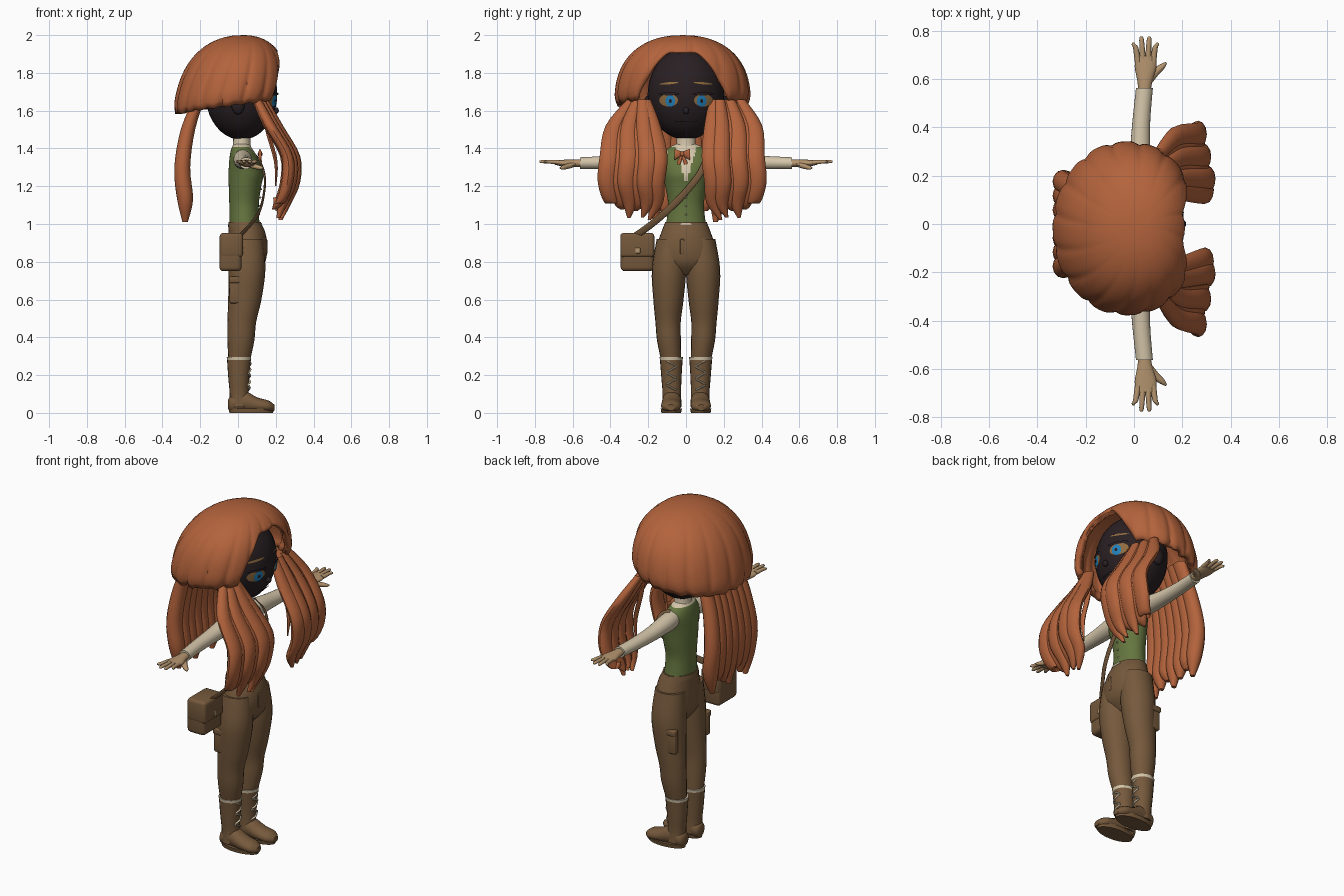
import bpy, bmesh, math
from mathutils import Vector

if "Cube" in bpy.data.objects:
    bpy.data.objects.remove(bpy.data.objects["Cube"])

X, Y, Z = Vector((1, 0, 0)), Vector((0, 1, 0)), Vector((0, 0, 1))


def material(name, r, g, b):
    m = bpy.data.materials.new(name)
    m.use_nodes = True
    m.diffuse_color = (r, g, b, 1)
    bsdf = m.node_tree.nodes["Principled BSDF"]
    bsdf.inputs["Base Color"].default_value = (r, g, b, 1)
    bsdf.inputs["Roughness"].default_value = 0.8
    return m


HAIR = material("copper hair", .45, .125, .045)
FACE = material("dark face", .022, .014, .016)
GREEN = material("vest green", .13, .18, .05)
BROWN = material("leather brown", .18, .1, .045)
CREAM = material("shirt cream", .66, .56, .4)
SKIN = material("hand skin", .46, .3, .16)
BLUE = material("iris blue", .015, .22, .5)
AMBER = material("eye amber", .28, .15, .05)


def finish(name, bm, *mats, rule=None):
    """Turn a bmesh into a smooth object, colouring faces by a rule."""
    bmesh.ops.recalc_face_normals(bm, faces=bm.faces)
    for f in bm.faces:
        f.smooth = True
        if rule and rule(f.calc_center_median()):
            f.material_index = 1
    me = bpy.data.meshes.new(name)
    bm.to_mesh(me)
    bm.free()
    for m in mats:
        me.materials.append(m)
    ob = bpy.data.objects.new(name, me)
    bpy.context.collection.objects.link(ob)
    bpy.ops.object.select_all(action="DESELECT")
    ob.select_set(True)
    bpy.context.view_layer.objects.active = ob
    bpy.ops.object.shade_smooth_by_angle(angle=math.radians(45))
    return ob


def spline(a, b, c, d, t):
    return .5 * (2 * b + (c - a) * t + (2 * a - 5 * b + 4 * c - d) * t * t + (3 * b - a - 3 * c + d) * t ** 3)


def loft(name, rows, u, v, *mats, segs=20, sub=4, rule=None, side=1):
    """Skin ellipses (x, y, z, radius along u, radius along v); side mirrors y."""
    full = []
    for i in range(len(rows) - 1):
        a, b, c, d = (rows[max(0, min(len(rows) - 1, i + k))] for k in (-1, 0, 1, 2))
        full += [[spline(*q, k / sub) for q in zip(a, b, c, d)] for k in range(sub)]
    full.append(rows[-1])
    bm = bmesh.new()
    rings = []
    for x, y, z, ru, rv in full:
        ring = []
        for k in range(segs):
            a = math.tau * k / segs
            p = Vector((x, y, z)) + u * (max(ru, .001) * math.cos(a)) + v * (max(rv, .001) * math.sin(a))
            p.y *= side
            ring.append(bm.verts.new(p))
        rings.append(ring)
    for r, s in zip(rings, rings[1:]):
        for k in range(segs):
            j = (k + 1) % segs
            bm.faces.new((r[k], r[j], s[j], s[k]))
    bm.faces.new(rings[0])
    bm.faces.new(rings[-1])
    return finish(name, bm, *mats, rule=rule)


def ball(name, c, r, mat):
    bm = bmesh.new()
    bmesh.ops.create_uvsphere(bm, u_segments=32, v_segments=20, radius=1)
    for p in bm.verts:
        p.co = Vector(c) + Vector([p.co[i] * r[i] for i in range(3)])
    return finish(name, bm, mat)


def box(name, c, size, mat, bevel):
    bm = bmesh.new()
    bmesh.ops.create_cube(bm, size=1)
    for p in bm.verts:
        p.co = Vector(c) + Vector([p.co[i] * size[i] for i in range(3)])
    bmesh.ops.bevel(bm, geom=bm.edges[:], offset=bevel, segments=3, profile=.5, affect="EDGES")
    return finish(name, bm, mat)


# Head
HC, HR = Vector((.018, 0, 1.688)), Vector((.19, .203, .242))
ball("head", HC, HR, FACE)
ball("nose", (.2, 0, 1.6), (.016, .016, .018), FACE)
loft("neck", [(.02, 0, 1.36, .06, .065), (.02, 0, 1.42, .047, .052), (.02, 0, 1.5, .045, .048)], X, Y, CREAM)


def face_patch(name, y, z, ry, rz, mat, lift, tilt=0):
    """Thin oval plate that follows the front of the head."""
    bm = bmesh.new()
    rings = []
    for k in range(5):
        ring = []
        for i in range(20):
            a = math.tau * i / 20
            dy, dz = ry * k / 4 * math.cos(a), rz * k / 4 * math.sin(a)
            py, pz = y + dy, z + dz + tilt * dy
            q = 1 - (py / HR.y) ** 2 - ((pz - HC.z) / HR.z) ** 2
            ring.append(bm.verts.new((HC.x + HR.x * math.sqrt(max(q, 0)) + lift, py, pz)))
        rings.append(ring)
    for r, s in zip(rings, rings[1:]):
        for i in range(20):
            bm.faces.new((r[i - 1], r[i], s[i], s[i - 1]))
    bmesh.ops.remove_doubles(bm, verts=bm.verts, dist=1e-5)
    return finish(name, bm, mat)


for s, n in ((1, "left"), (-1, "right")):
    face_patch(n + "_eye", s * .092, 1.655, .05, .033, AMBER, .004)
    face_patch(n + "_iris", s * .083, 1.651, .026, .03, BLUE, .006)
    face_patch(n + "_pupil", s * .083, 1.651, .008, .01, FACE, .008)
    face_patch(n + "_brow", s * .09, 1.745, .05, .006, AMBER, .004, -s * .1)
    face_patch(n + "_lash", s * .09, 1.689, .056, .008, FACE, .009)
    ball(n + "_ear", (0, s * .2, 1.63), (.035, .025, .05), FACE)
face_patch("mouth", 0, 1.545, .06, .005, FACE, .008)


# Hair cap: a forward-leaning bell with grooves, open over the face
def rim_height(a):
    d = abs(math.degrees(a))
    if d < 45:
        t = min(max((d - 15) / 27, 0), 1)
        return 1.905 - .25 * t ** 1.6
    return 1.655 - .07 * min((d - 45) / 110, 1) + .004 * math.sin(24 * a)


bm = bmesh.new()
COLS, LEVELS = 180, 20
grid = []
for c in range(COLS):
    a = -math.pi + math.tau * c / COLS
    low, col = rim_height(a), []
    ca, sa = math.cos(a), math.sin(a)
    power = 2.15 + .15 * ca
    flat = (abs(ca) ** power + abs(sa) ** power) ** (-1 / power)
    for k in range(LEVELS + 1):
        t = k / LEVELS
        z = 2 - (2 - low) * t ** 1.6
        h = max(0, (z - 1.62) / .38)
        r = max(0, 1 - h ** 2.6) ** .4545 * flat
        r *= 1 - .04 * t * (1 - abs(math.sin(8 * a + 1.5 * t))) ** 2
        r *= 1 - .05 * max(0, (t - .88) / .12) ** 2
        x = -.03 + r * ca * (.28 if ca > 0 else .305) + .16 * (z - 1.66)
        col.append(bm.verts.new((x, -.018 + .362 * r * sa, z)))
    grid.append(col)
for c in range(COLS):
    for k in range(LEVELS):
        bm.faces.new((grid[c - 1][k], grid[c][k], grid[c][k + 1], grid[c - 1][k + 1]))
bmesh.ops.remove_doubles(bm, verts=bm.verts, dist=1e-4)
cap = finish("hair_cap", bm, HAIR)
mod = cap.modifiers.new("thickness", "SOLIDIFY")
mod.thickness = .035
mod.offset = -1

# Long locks falling at the back
for i in range(7):
    y = (i - 3) * .052
    end = 1.01 + .03 * (i % 3)
    loft(f"back_lock_{i}", [(-.2, y * .9, 1.68, .045, .03), (-.265, y, 1.5, .045, .038),
         (-.295, y * 1.12, 1.3, .048, .042), (-.28, y * 1.1, 1.13, .045, .042),
         (-.28, y, end, .012, .014)], Y, X, HAIR, segs=12)

# Wide locks flaring forward over both shoulders; the left ones start nearer the chin
for s, n, wide, start in ((1, "left", .9, .15), (-1, "right", 1, .215)):
    for i in range(6):
        f = i / 5
        mid = (.15 + .255 * f) * wide
        top = start + (.285 - start) * f
        x = .016 * (i % 2) - .045 * f
        loft(f"{n}_front_lock_{i}", [(.13 + x, top, 1.66, .028, .022), (.2 + x, top * .45 + mid * .55 + .03 * f, 1.52, .045, .032),
             (.29 + x, mid, 1.36, .052, .032), (.29 + x, mid + .012, 1.22, .05, .032),
             (.25 + x, mid * .92 + .02, 1.11, .036, .026),
             (.225 + x, mid * .7 + .09, 1.02 + .05 * (i % 3) * f + .02 * f, .008, .01)], Y, X, HAIR, segs=12, side=s)
    loft(n + "_temple_strand", [(.13, .21, 1.62, .02, .012), (.16, .2, 1.48, .018, .012), (.2, .19, 1.33, .016, .01),
         (.2, .18, 1.2, .003, .003)], Y, X, HAIR, segs=10, side=s)

# Torso: vest with an open shirt front
loft("vest", [(.035, 0, .98, .08, .108), (.032, 0, 1.1, .078, .095), (.037, 0, 1.2, .086, .11),
     (.042, 0, 1.27, .092, .122), (.03, 0, 1.35, .075, .13), (.02, 0, 1.4, .055, .095), (.02, 0, 1.425, .04, .05)],
     X, Y, GREEN, CREAM, segs=64, sub=8,
     rule=lambda c: c.z > 1.41 or (c.x > .04 and c.z > 1.23 and abs(c.y) < .008 + (c.z - 1.23) * .27))
for i in range(4):
    ball(f"vest_button_{i}", (.111 + .004 * i, 0, 1.05 + .045 * i), (.005, .005, .005), CREAM)
for s, n in ((1, "left"), (-1, "right")):
    loft(n + "_bow", [(.112, -.02, 1.37, .008, .01), (.116, s * .02 - .02, 1.37, .01, .02),
         (.116, s * .04 - .02, 1.368, .008, .03)], X, Z, HAIR, segs=12)
    loft(n + "_bow_tail", [(.118, -.02, 1.365, .006, .004), (.122, s * .014 - .02, 1.335, .01, .004),
         (.122, s * .02 - .02, 1.315, .009, .003)], Y, X, HAIR, segs=10)
ball("bow_knot", (.118, -.02, 1.37), (.012, .012, .013), HAIR)

# Trousers seat and waistband
loft("trouser_seat", [(.036, 0, 1.005, .086, .112), (.048, 0, .95, .098, .133), (.052, 0, .87, .103, .158),
     (.047, 0, .79, .094, .16), (.04, 0, .73, .05, .08)], X, Y, BROWN, segs=32)
loft("waistband", [(.036, 0, .985, .089, .116), (.036, 0, 1.01, .086, .11)], X, Y, BROWN, segs=32)
box("belt_buckle", (.124, 0, 1), (.008, .06, .012), CREAM, .002)
box("fly_flap", (.15, -.02, .88), (.01, .022, .08), BROWN, .004)

# Arms, hands, legs and boots
for s, n in ((1, "left"), (-1, "right")):
    loft(n + "_sleeve", [(.025, .08, 1.345, .045, .05), (.025, .15, 1.34, .05, .05), (.025, .28, 1.33, .043, .04),
         (.03, .42, 1.325, .037, .035), (.043, .562, 1.322, .035, .031)], X, Z, CREAM, side=s)
    loft(n + "_palm", [(.043, .54, 1.322, .025, .021), (.045, .59, 1.322, .031, .02), (.048, .65, 1.322, .045, .018),
         (.048, .695, 1.326, .04, .012)], X, Z, SKIN, side=s)
    for i in range(4):
        f = i - 1.5
        tip = .78 - .013 * f * f
        loft(f"{n}_finger_{i}", [(.048 + f * .021, .67, 1.326, .013, .012), (.047 + f * .027, .73, 1.33, .011, .01),
             (.047 + f * .032, tip - .009, 1.33, .009, .008), (.047 + f * .033, tip, 1.33, .003, .003)],
             X, Z, SKIN, segs=10, side=s)
    loft(n + "_thumb", [(.06, .6, 1.315, .022, .016), (.09, .63, 1.305, .017, .014), (.118, .653, 1.298, .012, .011),
         (.134, .668, 1.296, .003, .003)], (X - Y).normalized(), Z, SKIN, segs=10, side=s)
    loft(n + "_trouser_leg", [(.045, .08, .92, .088, .075), (.048, .09, .76, .097, .091), (.036, .093, .6, .088, .08),
         (.02, .095, .48, .076, .067), (.015, .09, .38, .071, .063), (.006, .078, .27, .056, .052)], X, Y, BROWN, side=s)
    box(n + "_thigh_pocket", (.003, s * .15, .65), (.095, .035, .14), BROWN, .01)
    box(n + "_pocket_flap", (.003, s * .156, .705), (.1, .036, .035), BROWN, .008)
    loft(n + "_boot_lining", [(.005, .078, .272, .062, .059), (.005, .078, .296, .065, .062)], X, Y, CREAM, side=s)
    loft(n + "_boot_shaft", [(.005, .078, .28, .063, .06), (.004, .077, .18, .055, .053), (.006, .075, .1, .05, .049),
         (.01, .075, .03, .055, .052)], X, Y, BROWN, side=s)
    loft(n + "_boot_foot", [(-.052, .075, .045, .018, .025), (-.035, .075, .048, .043, .045), (.03, .075, .06, .05, .058),
         (.1, .078, .043, .053, .04), (.16, .08, .035, .05, .031), (.192, .08, .028, .022, .016)], Y, Z, BROWN, side=s)
    loft(n + "_boot_sole", [(.07, .078, 0, .115, .052), (.07, .078, .022, .121, .056)], X, Y, BROWN, segs=28, side=s)
    # Criss-cross laces
    for i in range(5):
        z, d = .12 + .032 * i, .026 * (-1) ** i
        loft(f"{n}_lace_{i}", [(.054 + .001 * i, .077 - d, z, .005, .005), (.063 + .001 * i, .077, z + .013, .005, .005),
             (.054 + .001 * i, .077 + d, z + .027, .005, .005)], X, Z, CREAM, segs=8, side=s)

# Shoulder bag and strap
box("bag_body", (-.04, -.258, .85), (.118, .176, .2), BROWN, .022)
box("bag_flap", (-.035, -.258, .888), (.122, .18, .13), BROWN, .018)
box("bag_clasp", (.028, -.255, .86), (.009, .026, .03), SKIN, .003)
loft("bag_strap", [(.0, -.28, .93, .018, .006), (.055, -.2, .985, .018, .006), (.11, -.11, 1.06, .018, .006),
     (.137, -.01, 1.16, .018, .006), (.14, .07, 1.26, .018, .006), (.1, .11, 1.35, .018, .007),
     (.03, .12, 1.395, .018, .008)], (Y - Z).normalized(), X, BROWN, segs=12)
